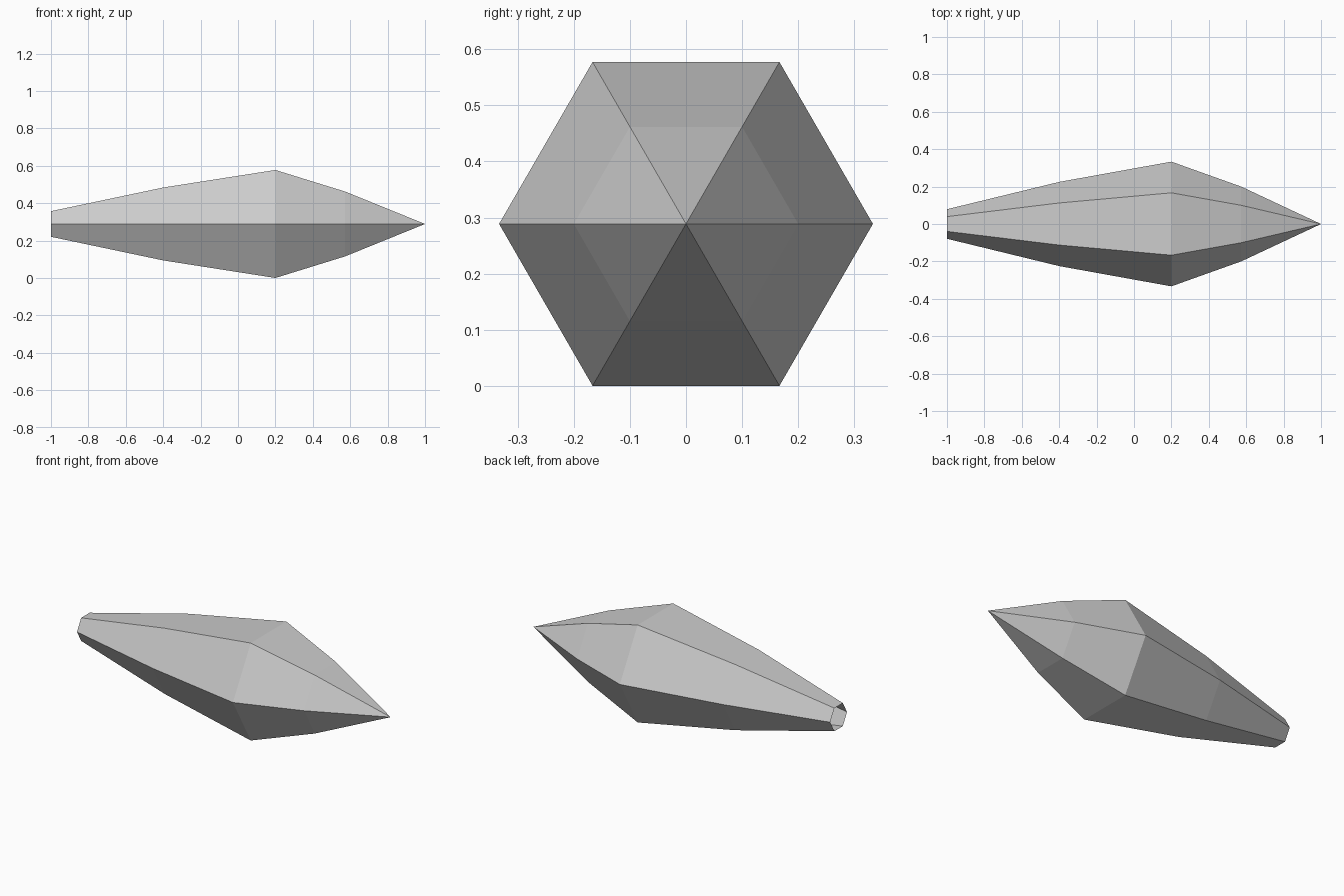
import bpy, bmesh, math

if "Cube" in bpy.data.objects:
    bpy.data.objects.remove(bpy.data.objects["Cube"])

SIDES = 6
CENTRE_Z = 0.3333 * math.sin(math.pi / 3)
# (x, radius) rings from the open blunt end toward the point
PROFILE = [(-1.0, 0.079), (-0.4, 0.225), (0.2, 0.3333), (0.573, 0.2)]

bm = bmesh.new()


def ring(x, r):
    return [bm.verts.new((x, r * math.cos(a), CENTRE_Z + r * math.sin(a)))
            for a in (2 * math.pi * i / SIDES for i in range(SIDES))]


# Hexagonal shell, left open at the blunt end
rings = [ring(x, r) for x, r in PROFILE]
tip = bm.verts.new((1.0, 0.0, CENTRE_Z))
for i in range(SIDES):
    j = (i + 1) % SIDES
    for a, b in zip(rings, rings[1:]):
        bm.faces.new((a[i], a[j], b[j], b[i]))
    # Pointed end
    bm.faces.new((rings[-1][i], rings[-1][j], tip))

# Face normals outward
bm.normal_update()
for f in bm.faces:
    c = f.calc_center_median()
    if f.normal.y * c.y + f.normal.z * (c.z - CENTRE_Z) < 0:
        f.normal_flip()

mesh = bpy.data.meshes.new("crystal_shard")
bm.to_mesh(mesh)
bm.free()
bpy.context.collection.objects.link(bpy.data.objects.new("crystal_shard", mesh))
